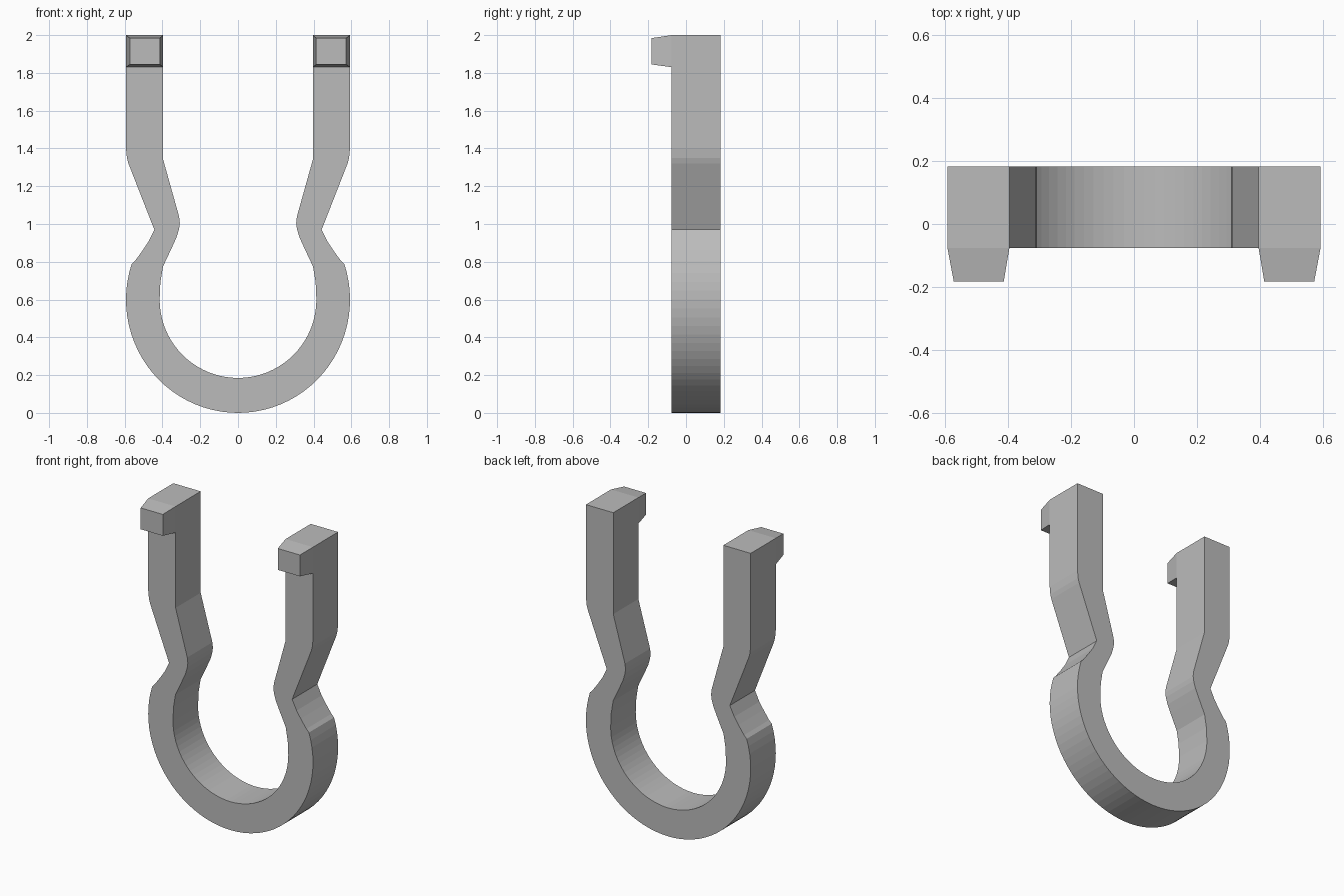
import bpy, bmesh, math

if "Cube" in bpy.data.objects:
    bpy.data.objects.remove(bpy.data.objects["Cube"])

grey = bpy.data.materials.new("plain grey")
grey.diffuse_color = (0.5, 0.5, 0.5, 1)
grey.use_nodes = True
grey.node_tree.nodes["Principled BSDF"].inputs["Base Color"].default_value = grey.diffuse_color

FRONT, BACK = -0.076, 0.182
CZ = 0.6  # ring centre height


def make_object(name, bm):
    bmesh.ops.recalc_face_normals(bm, faces=bm.faces)
    mesh = bpy.data.meshes.new(name)
    bm.to_mesh(mesh)
    bm.free()
    mesh.materials.append(grey)
    obj = bpy.data.objects.new(name, mesh)
    bpy.context.collection.objects.link(obj)
    return obj


def arc(rx, rz, end, n):
    """Points from the ring bottom round to the right side."""
    return [(rx * math.sin(end * i / n), CZ - rz * math.cos(end * i / n)) for i in range(n + 1)]


def mirrored(half):
    return [(-x, z) for x, z in reversed(half[1:])] + half


# Clip body: spring ring, pinched waist and straight arms in one profile
outer = arc(0.593, 0.6, math.radians(108), 24) + [
    (0.545, 0.805), (0.505, 0.86), (0.475, 0.905), (0.443, 0.97),
    (0.58, 1.32), (0.588, 1.35), (0.593, 1.4), (0.593, 2.0)]
inner = arc(0.415, 0.415, math.radians(90), 20) + [
    (0.411, 0.69), (0.397, 0.775), (0.35, 0.875), (0.325, 0.93), (0.312, 0.975),
    (0.308, 1.005), (0.312, 1.04), (0.396, 1.34), (0.396, 2.0)]
outline, hole = mirrored(outer), mirrored(inner)

bm = bmesh.new()
profile = outline + hole[::-1]
face = bm.faces.new([bm.verts.new((x, FRONT, z)) for x, z in profile])
ext = bmesh.ops.extrude_face_region(bm, geom=[face])
for v in ext["geom"]:
    if isinstance(v, bmesh.types.BMVert):
        v.co.y = BACK
body = make_object("clip_body", bm)

# Tapered hooks on the front of both arm tips, open where they meet the arm
bm = bmesh.new()
for s in (-1, 1):
    rings = []
    for y, x0, x1, z0, z1 in ((FRONT, 0.396, 0.593, 1.83, 2.0),
                              (-0.182, 0.414, 0.573, 1.845, 1.984)):
        rings.append([bm.verts.new((s * x, y, z))
                      for x, z in ((x0, z0), (x1, z0), (x1, z1), (x0, z1))])
    a, b = rings
    bm.faces.new(b)
    for i in range(4):
        j = (i + 1) % 4
        bm.faces.new((a[i], a[j], b[j], b[i]))
make_object("arm_hooks", bm)
